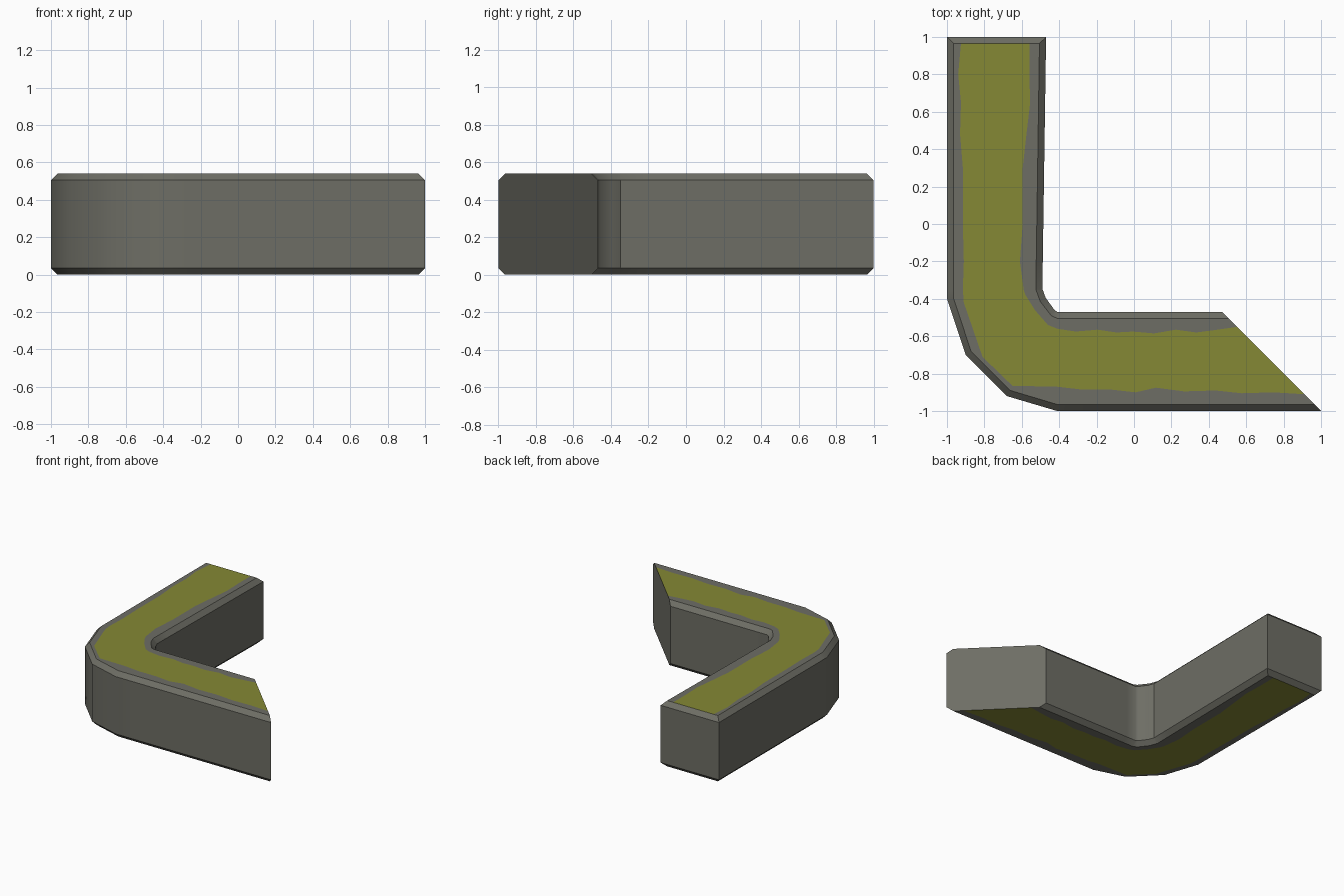
import bpy, bmesh, math
from mathutils import Vector

if "Cube" in bpy.data.objects:
    bpy.data.objects.remove(bpy.data.objects["Cube"])

H, C = 0.54, 0.035          # height and chamfer size


def material(name, col):
    m = bpy.data.materials.new(name)
    m.diffuse_color = (*col, 1)
    m.use_nodes = True
    m.node_tree.nodes["Principled BSDF"].inputs["Base Color"].default_value = m.diffuse_color
    return m


stone = material("grey stone", (0.155, 0.155, 0.13))
moss = material("olive top", (0.235, 0.25, 0.035))


def lerp(a, b, t):
    return a + (b - a) * t


# Each station is six plan points across the wall:
# outer, outer chamfer, olive edge, olive edge, inner chamfer, inner
stations = []

# Long arm: y, olive outer x, olive inner x
for y, a, b in [(0.965, -0.925, -0.56), (0.8, -0.94, -0.56), (0.65, -0.925, -0.555),
                (0.48, -0.93, -0.575), (0.3, -0.915, -0.595), (0.0, -0.915, -0.595),
                (-0.2, -0.91, -0.61), (-0.35, -0.915, -0.59)]:
    inner = lerp(-0.49, -0.47, (y + 0.35) / 1.35)
    stations.append([(x, y) for x in (-1, -1 + C, a, b, inner - C, inner)])

# Rounded corner: outer, olive edges, inner
for o, a, b, i in [((-1, -0.4), (-0.91, -0.42), (-0.58, -0.38), (-0.488, -0.352)),
                   ((-0.9, -0.7), (-0.81, -0.71), (-0.53, -0.46), (-0.472, -0.395)),
                   ((-0.68, -0.92), (-0.65, -0.865), (-0.46, -0.54), (-0.425, -0.46))]:
    o, i = Vector(o), Vector(i)
    d = (i - o).normalized() * C
    stations.append([tuple(p) for p in (o, o + d, a, b, i - d, i)])

# Short arm, slanting gradually into the 45 degree cut: fraction, olive edges y
for f, a, b in [(0, -0.87, -0.56), (0.1, -0.885, -0.575), (0.22, -0.885, -0.565),
                (0.32, -0.9, -0.58), (0.41, -0.875, -0.575), (0.52, -0.895, -0.585),
                (0.65, -0.89, -0.565), (0.75, -0.905, -0.58), (0.88, -0.9, -0.565),
                (1, -0.91, -0.55)]:
    stations.append([(lerp(-0.41, -y, f), y)
                     for y in (-1, -1 + C, a, b, -0.47 - C, -0.47)])

bm = bmesh.new()


def ring(pts, flat=False):
    """Twelve points around the section: across the top, back along the bottom."""
    low = [C if flat or k in (0, 5) else 0 for k in range(6)]
    top = [bm.verts.new((*p, H - z)) for p, z in zip(pts, low)]
    bottom = [bm.verts.new((*p, z)) for p, z in zip(pts, low)]
    return top + bottom[::-1]


# Square end, chamfered along its top and bottom edges
end = [(p[0], 1) for p in stations[0]]
end[1], end[4] = (-1, 1), (-0.47, 1)
end[0], end[5] = end[1], end[4]
rings = [ring(end, True)] + [ring(s) for s in stations]

for n, (r, s) in enumerate(zip(rings, rings[1:])):
    for k in range(12):
        j = (k + 1) % 12
        f = bm.faces.new((r[k], r[j], s[j], s[k]))
        f.material_index = 1 if n > 0 and k in (2, 8) else 0
bm.faces.new(rings[0][::-1])
bm.faces.new(rings[-1])
bmesh.ops.remove_doubles(bm, verts=bm.verts, dist=0.0005)
bmesh.ops.recalc_face_normals(bm, faces=bm.faces)

mesh = bpy.data.meshes.new("corner_wall")
bm.to_mesh(mesh)
bm.free()
mesh.materials.append(stone)
mesh.materials.append(moss)
wall = bpy.data.objects.new("corner_wall", mesh)
bpy.context.collection.objects.link(wall)
bpy.context.view_layer.objects.active = wall
wall.select_set(True)
bpy.ops.object.shade_smooth_by_angle(angle=math.radians(40))
